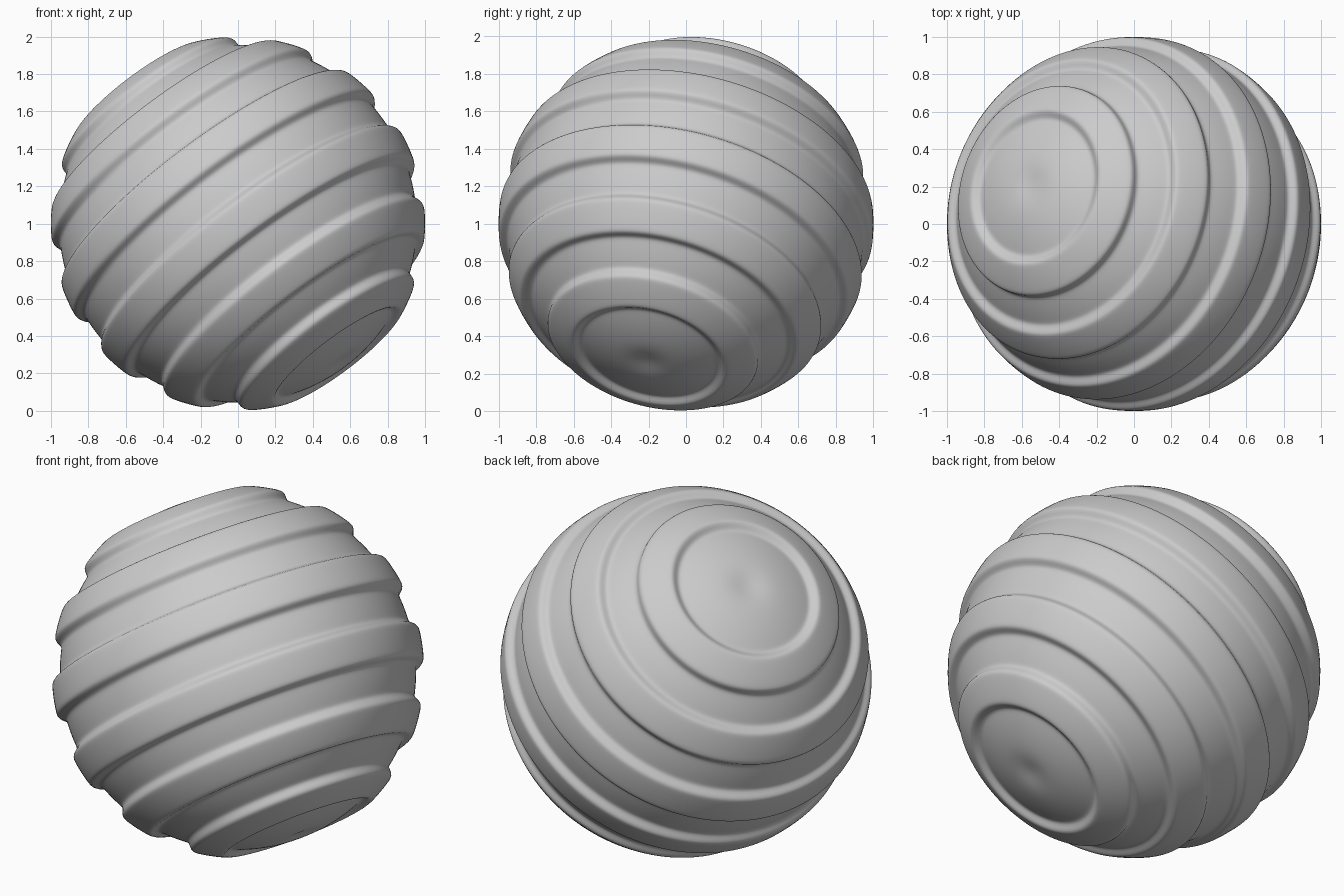
import bpy, bmesh
from math import sin, cos, pi, radians, degrees, tanh, exp
from mathutils import Vector, Matrix

if "Cube" in bpy.data.objects:
    bpy.data.objects.remove(bpy.data.objects["Cube"])

RINGS, SEGS = 360, 144
HIGH, LOW = 1.0, 0.956
BAND = 12.0  # width of each band in degrees from the pole


def radius(deg):
    """Alternating raised and sunken bands with soft steps, sunken caps."""
    d = min(deg, 180 - deg)
    if d < 18:  # cap with a shallow dimple at the pole
        wave = -1.0
    else:
        wave = tanh(4.5 * sin(pi * (deg - 24) / BAND))
    dimple = 0.018 * exp(-(d / 6.0) ** 2)
    return (HIGH + LOW) / 2 + (HIGH - LOW) / 2 * wave - dimple


# Banded ball: profile turned around its axis
bm = bmesh.new()
top = bm.verts.new((0, 0, radius(0)))
bottom = bm.verts.new((0, 0, -radius(180)))
loops = []
for i in range(1, RINGS):
    t = pi * i / RINGS
    r = radius(degrees(t))
    loops.append([bm.verts.new((r * sin(t) * cos(2 * pi * j / SEGS),
                                r * sin(t) * sin(2 * pi * j / SEGS),
                                r * cos(t))) for j in range(SEGS)])
for j in range(SEGS):
    k = (j + 1) % SEGS
    bm.faces.new((top, loops[0][j], loops[0][k]))
    bm.faces.new((bottom, loops[-1][k], loops[-1][j]))
    for a, b in zip(loops, loops[1:]):
        bm.faces.new((a[j], b[j], b[k], a[k]))
for f in bm.faces:
    f.smooth = True

# Tilt the axis and stand the ball on the ground
axis = Vector((-0.585, 0.22, 0.78)).normalized()
tilt = axis.to_track_quat('Z', 'Y').to_matrix().to_4x4()
bm.transform(Matrix.Translation((0, 0, 1)) @ tilt)

mesh = bpy.data.meshes.new("banded_ball")
bm.to_mesh(mesh)
bm.free()
ball = bpy.data.objects.new("banded_ball", mesh)
bpy.context.collection.objects.link(ball)
